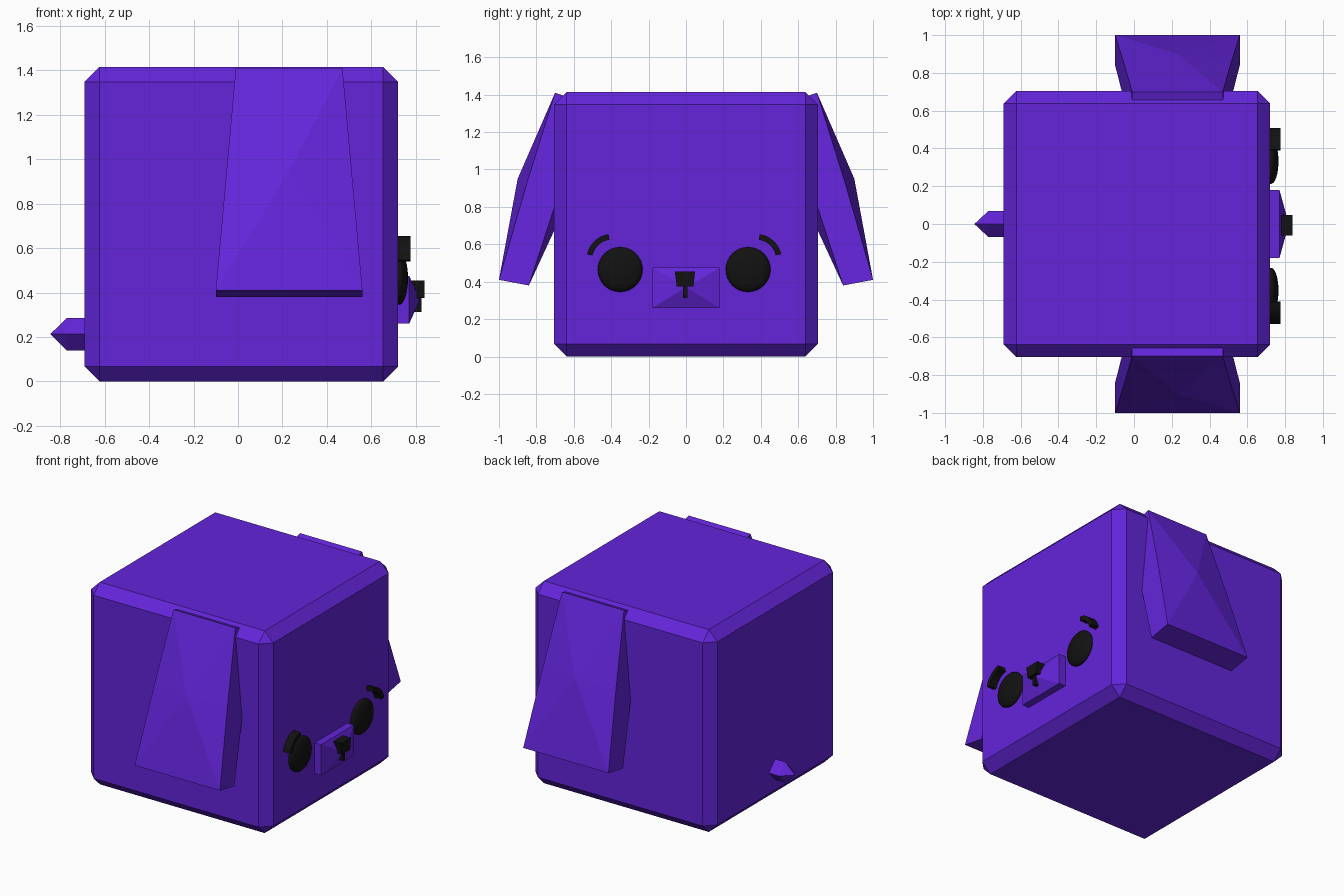
import bpy, bmesh, math
from mathutils import Matrix, Vector

cube = bpy.data.objects.get("Cube")
if cube:
    bpy.data.objects.remove(cube, do_unlink=True)


def material(name, rgb):
    m = bpy.data.materials.new(name)
    m.use_nodes = True
    m.diffuse_color = (*rgb, 1)
    m.node_tree.nodes["Principled BSDF"].inputs["Base Color"].default_value = (*rgb, 1)
    return m


PURPLE = material("purple", (0.125, 0.018, 0.70))
BLACK = material("black", (0.006, 0.006, 0.006))


def finish(name, bm, mat):
    bmesh.ops.recalc_face_normals(bm, faces=bm.faces)
    mesh = bpy.data.meshes.new(name)
    bm.to_mesh(mesh)
    bm.free()
    mesh.materials.append(mat)
    ob = bpy.data.objects.new(name, mesh)
    bpy.context.collection.objects.link(ob)
    return ob


def box(bm, lo, hi):
    lo, hi = Vector(lo), Vector(hi)
    mat = Matrix.Translation((lo + hi) / 2) @ Matrix.Diagonal((*(hi - lo), 1))
    return bmesh.ops.create_cube(bm, size=1, matrix=mat)["verts"]


def prism(bm, outline, x0, x1):
    """Extrude a (y, z) outline along x."""
    face = bm.faces.new([bm.verts.new((x0, y, z)) for y, z in outline])
    ext = bmesh.ops.extrude_face_region(bm, geom=[face])["geom"]
    for v in ext:
        if isinstance(v, bmesh.types.BMVert):
            v.co.x = x1


# Bevelled cube body
bm = bmesh.new()
box(bm, (-0.69, -0.705, 0), (0.72, 0.705, 1.415))
bmesh.ops.bevel(bm, geom=bm.edges[:], offset=0.067, segments=1, affect='EDGES')
finish("body", bm, PURPLE)


# Flared, drooping ears with a bulge down the middle of each broad face
def ear(name, side):
    # rows: (y at edge, z at edge, y at middle, z at middle)
    outer = [(0.70, 1.41, 0.70, 1.41), (0.85, 0.93, 0.90, 0.95), (1.0, 0.41, 1.0, 0.41)]
    inner = [(0.655, 1.395, 0.655, 1.395), (0.70, 0.81, 0.66, 0.77), (0.84, 0.38, 0.84, 0.38)]
    bm = bmesh.new()

    def grid(rows):
        out = []
        for ye, ze, ym, zm in rows:
            half = 0.24 + 0.09 * min(1, (1.41 - ze))
            out.append([bm.verts.new((0.23 + c * half, side * (ye if c else ym), ze if c else zm))
                        for c in (-1, 0, 1)])
        return out

    a, b = grid(outer), grid(inner)
    for g in (a, b):
        for i in range(2):
            for j in range(2):
                p, q, r, s = g[i][j], g[i][j + 1], g[i + 1][j + 1], g[i + 1][j]
                # split each panel from the bulge towards its corners
                if i == j:
                    bm.faces.new((p, q, r))
                    bm.faces.new((p, r, s))
                else:
                    bm.faces.new((p, q, s))
                    bm.faces.new((q, r, s))
    for k in range(2):
        for e in (0, 2):
            bm.faces.new((a[k][e], a[k + 1][e], b[k + 1][e], b[k][e]))
            bm.faces.new((a[e][k], a[e][k + 1], b[e][k + 1], b[e][k]))
    finish(name, bm, PURPLE)


ear("left_side_ear", 1)
ear("right_side_ear", -1)

# Pointed four-sided tail
bm = bmesh.new()
prism(bm, [(0.07, 0.213), (0, 0.285), (-0.07, 0.213), (0, 0.14)], -0.68, -0.77)
cap = min(bm.faces, key=lambda f: f.calc_center_median().x)
tip = bmesh.ops.poke(bm, faces=[cap])["verts"][0]
tip.co = (-0.845, 0, 0.213)
finish("tail", bm, PURPLE)

# Muzzle block with a raised centre
bm = bmesh.new()
box(bm, (0.70, -0.18, 0.26), (0.77, 0.18, 0.475))
cap = max(bm.faces, key=lambda f: f.calc_center_median().x)
bmesh.ops.poke(bm, faces=[cap])["verts"][0].co = (0.82, 0, 0.37)
finish("muzzle", bm, PURPLE)

# Nose with a short stem
bm = bmesh.new()
prism(bm, [(-0.06, 0.455), (0.048, 0.455), (0.04, 0.375), (-0.05, 0.375)], 0.78, 0.84)
box(bm, (0.78, -0.017, 0.313), (0.825, 0.007, 0.38))
finish("nose", bm, BLACK)

# Domed eyes and curved brows
for side, label in ((1, "left_side"), (-1, "right_side")):
    bm = bmesh.new()
    centre = Matrix.Translation((0.725, side * 0.342 - 0.01, 0.465))
    bmesh.ops.create_uvsphere(bm, u_segments=32, v_segments=16, radius=1,
                              matrix=centre @ Matrix.Diagonal((0.04, 0.12, 0.12, 1))
                              @ Matrix.Rotation(math.pi / 2, 4, 'Y'))
    eye = finish(label + "_eye", bm, BLACK)
    eye.data.shade_smooth()

    bm = bmesh.new()
    angles = [math.radians(12 + 70 * i / 10) for i in range(11)]
    arc = [(r, t) for r, ts in ((0.137, angles), (0.107, angles[::-1])) for t in ts]
    prism(bm, [(side * (0.385 + r * math.cos(t)) - 0.01, 0.518 + r * math.sin(t))
               for r, t in arc], 0.71, 0.775)
    finish(label + "_brow", bm, BLACK)
